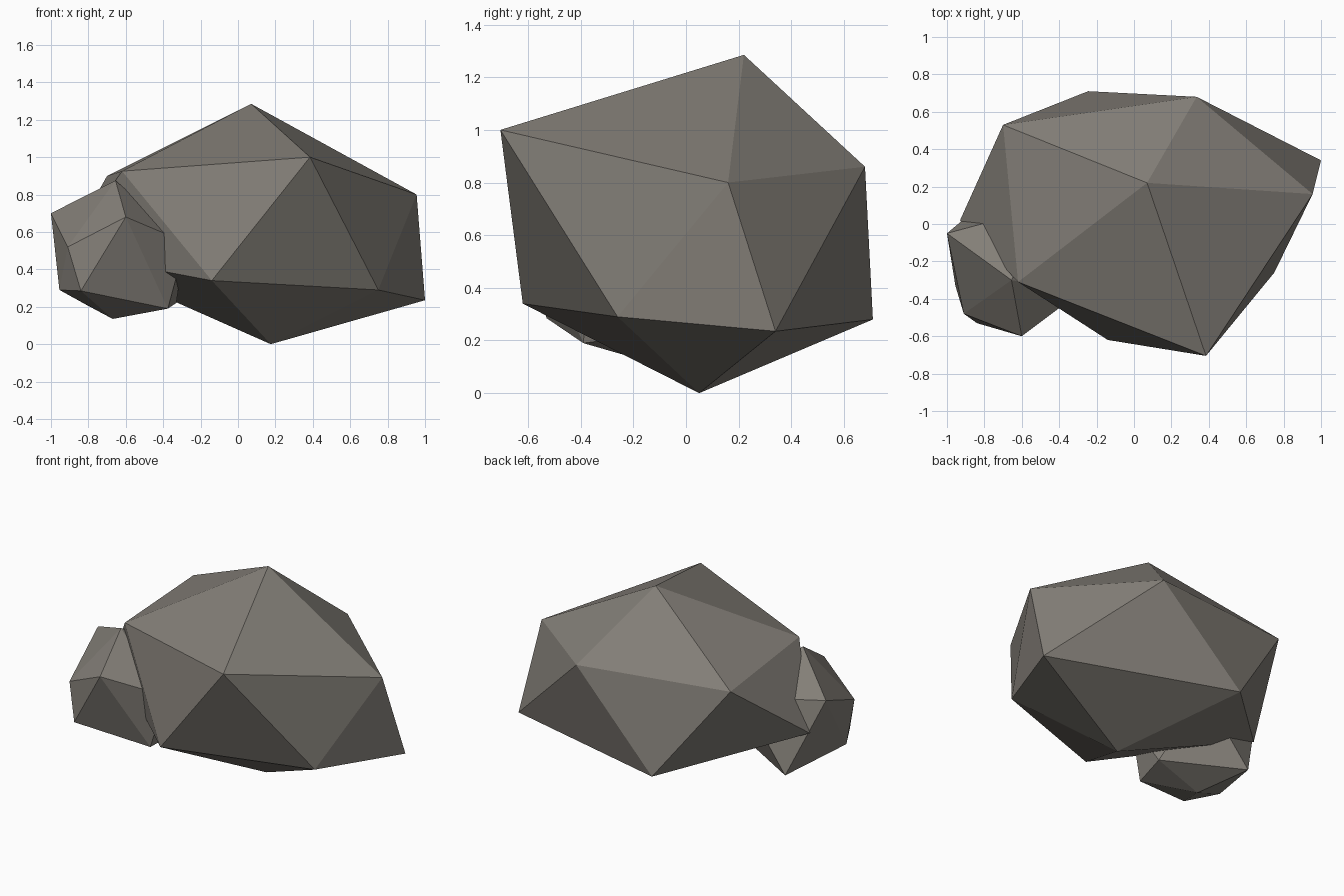
import bpy, bmesh

if "Cube" in bpy.data.objects:
    bpy.data.objects.remove(bpy.data.objects["Cube"])

stone = bpy.data.materials.new("warm_grey_stone")
stone.diffuse_color = (0.23, 0.213, 0.188, 1)
stone.use_nodes = True
stone.node_tree.nodes["Principled BSDF"].inputs["Base Color"].default_value = stone.diffuse_color


def rock(name, apex, upper, lower, base):
    """Irregular 20-sided rock: lower[i] sits between upper[i] and upper[i+1]."""
    bm = bmesh.new()
    a, b = bm.verts.new(apex), bm.verts.new(base)
    up = [bm.verts.new(p) for p in upper]
    lo = [bm.verts.new(p) for p in lower]
    for i in range(5):
        j = (i + 1) % 5
        bm.faces.new((a, up[i], up[j]))
        bm.faces.new((up[i], lo[i], up[j]))
        bm.faces.new((up[j], lo[i], lo[j]))
        bm.faces.new((b, lo[j], lo[i]))
    bmesh.ops.recalc_face_normals(bm, faces=bm.faces)
    mesh = bpy.data.meshes.new(name)
    bm.to_mesh(mesh)
    bm.free()
    mesh.materials.append(stone)
    obj = bpy.data.objects.new(name, mesh)
    bpy.context.collection.objects.link(obj)
    return obj


# Large boulder, apex on top
rock("large_boulder", (0.07, 0.22, 1.285),
     [(0.385, -0.705, 1.0), (0.955, 0.16, 0.80), (0.335, 0.68, 0.86),
      (-0.70, 0.53, 0.90), (-0.62, -0.31, 0.925)],
     [(0.75, -0.26, 0.29), (1.0, 0.34, 0.235), (-0.245, 0.71, 0.28),
      (-0.93, 0.02, 0.49), (-0.14, -0.62, 0.34)],
     (0.175, 0.05, 0.0))

# Small rock leaning on its left side, apex facing forward
rock("small_rock", (-0.60, -0.60, 0.68),
     [(-0.655, -0.30, 0.875), (-0.28, -0.36, 0.545), (-0.375, -0.39, 0.19),
      (-0.84, -0.53, 0.285), (-0.91, -0.48, 0.52)],
     [(-0.48, 0.09, 0.635), (-0.33, -0.16, 0.22), (-0.67, -0.20, 0.135),
      (-0.955, -0.33, 0.29), (-1.0, -0.05, 0.70)],
     (-0.81, 0.11, 0.21))
